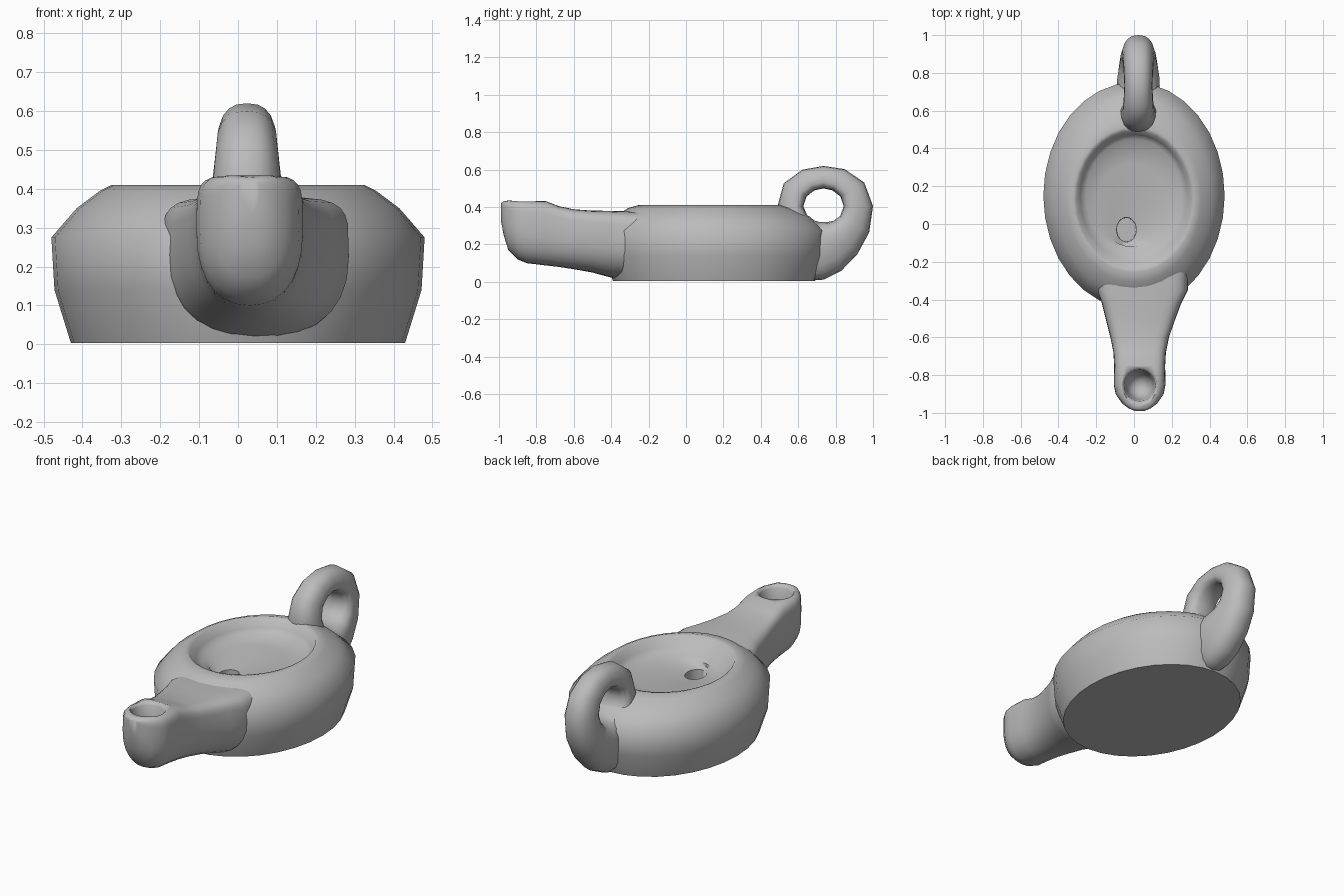
import bpy, bmesh, math
from mathutils import Vector

if "Cube" in bpy.data.objects:
    bpy.data.objects.remove(bpy.data.objects["Cube"])

clay = bpy.data.materials.new("grey clay")
clay.use_nodes = True
grey = (0.5, 0.5, 0.5, 1)
clay.diffuse_color = grey
clay.node_tree.nodes["Principled BSDF"].inputs["Base Color"].default_value = grey


def loft(name, sections, closed=False):
    """Skin a list of equally long rings of points into one smooth object."""
    bm = bmesh.new()
    rings = [[bm.verts.new(point) for point in section] for section in sections]
    pairs = list(zip(rings, rings[1:]))
    if closed:
        pairs.append((rings[-1], rings[0]))
    else:
        bm.faces.new(rings[0])
        bm.faces.new(rings[-1])
    for first, second in pairs:
        count = len(first)
        for i in range(count):
            j = (i + 1) % count
            bm.faces.new((first[i], first[j], second[j], second[i]))
    bmesh.ops.recalc_face_normals(bm, faces=bm.faces)
    mesh = bpy.data.meshes.new(name)
    bm.to_mesh(mesh)
    bm.free()
    obj = bpy.data.objects.new(name, mesh)
    bpy.context.collection.objects.link(obj)
    mesh.materials.append(clay)
    return obj


def activate(obj):
    bpy.ops.object.select_all(action="DESELECT")
    obj.select_set(True)
    bpy.context.view_layer.objects.active = obj


def smooth(obj):
    activate(obj)
    bpy.ops.object.shade_smooth_by_angle(angle=math.radians(66))


def ellipse(cx, cy, z, rx, ry, sides=32):
    turns = [math.tau * i / sides for i in range(sides)]
    return [Vector((cx + rx * math.cos(t), cy + ry * math.sin(t), z)) for t in turns]


def rounded(power, angle):
    """Point of a unit superellipse."""
    c, s = math.cos(angle), math.sin(angle)
    return (math.copysign(abs(c) ** (2 / power), c), math.copysign(abs(s) ** (2 / power), s))


# Body: oval rings from the base over the shoulder, into the dish and the filling hole
body_rings = [
    (0, 0.15, 0.004, 0.43, 0.54),
    (0, 0.15, 0.14, 0.472, 0.59),
    (0, 0.15, 0.275, 0.48, 0.6),
    (0, 0.14, 0.35, 0.415, 0.52),
    (0, 0.13, 0.395, 0.355, 0.44),
    (0, 0.13, 0.41, 0.325, 0.385),
    (0, 0.13, 0.405, 0.305, 0.365),
    (0, 0.14, 0.36, 0.285, 0.335),
    (0, 0.15, 0.335, 0.255, 0.3),
    (-0.01, 0.1, 0.325, 0.19, 0.22),
    (-0.03, 0.01, 0.305, 0.1, 0.13),
    (-0.04, -0.03, 0.295, 0.052, 0.065),
    (-0.04, -0.03, 0.04, 0.05, 0.062),
]
smooth(loft("body", [ellipse(*ring) for ring in body_rings]))


# Spout: upright sections, each given by y, centre x, half width, bottom and top
def spout_section(y, cx, half, bottom, top, sides=28):
    waist = bottom + (top - bottom) * 0.58
    points = []
    for i in range(sides):
        angle = math.tau * i / sides
        u, v = rounded(5 if math.sin(angle) > 0 else 2.3, angle)
        rise = top - waist if v > 0 else waist - bottom
        points.append(Vector((cx + half * u, y, waist + rise * v)))
    return points


spout_rows = [
    (-0.24, 0.05, 0.235, 0.03, 0.375),
    (-0.35, 0.045, 0.24, 0.012, 0.378),
    (-0.42, 0.04, 0.21, 0.028, 0.38),
    (-0.5, 0.035, 0.185, 0.05, 0.381),
    (-0.6, 0.03, 0.155, 0.068, 0.388),
    (-0.68, 0.03, 0.139, 0.08, 0.405),
    (-0.75, 0.03, 0.135, 0.088, 0.432),
    (-0.85, 0.03, 0.137, 0.1, 0.435),
    (-0.9, 0.03, 0.127, 0.12, 0.435),
    (-0.95, 0.03, 0.093, 0.17, 0.435),
    (-0.975, 0.03, 0.06, 0.25, 0.43),
    (-0.99, 0.03, 0.025, 0.33, 0.42),
]
spout = loft("spout", [spout_section(*row) for row in spout_rows])

# Wick hole: flared cutter taken out of the spout tip
wick_rings = [(0.5, 0.105), (0.436, 0.098), (0.415, 0.083), (0.35, 0.074), (0.26, 0.055), (0.24, 0.02)]
cutter = loft("wick_hole_cutter", [ellipse(0.03, -0.855, z, r, r, 24) for z, r in wick_rings])
cutter.hide_render = True
cut = spout.modifiers.new("wick hole", "BOOLEAN")
cut.operation = "DIFFERENCE"
cut.solver = "EXACT"
cut.object = cutter
activate(spout)
bpy.ops.object.modifier_apply(modifier=cut.name)
bpy.data.objects.remove(cutter)
smooth(spout)


# Handle: loop in the side plane, by angle, inner radius, outer radius and half width
def handle_section(degrees, inner, outer, half, sides=16):
    turn = math.radians(degrees)
    middle, reach = (inner + outer) / 2, (outer - inner) / 2
    points = []
    for i in range(sides):
        u, v = rounded(2.6, math.tau * i / sides)
        r = middle + reach * v
        width = half * (1 - 0.2 * v)
        points.append(Vector((0.023 + width * u, 0.735 + r * math.cos(turn), 0.405 + r * math.sin(turn))))
    return points


handle_rows = [
    (0, 0.108, 0.265, 0.085),
    (30, 0.104, 0.252, 0.08),
    (60, 0.097, 0.228, 0.075),
    (90, 0.095, 0.215, 0.072),
    (120, 0.097, 0.225, 0.075),
    (150, 0.104, 0.245, 0.08),
    (180, 0.108, 0.246, 0.088),
    (210, 0.1, 0.26, 0.095),
    (235, 0.092, 0.33, 0.1),
    (255, 0.088, 0.415, 0.105),
    (270, 0.086, 0.393, 0.11),
    (285, 0.088, 0.36, 0.108),
    (305, 0.095, 0.315, 0.1),
    (330, 0.104, 0.282, 0.092),
]
smooth(loft("handle", [handle_section(*row) for row in handle_rows], closed=True))
